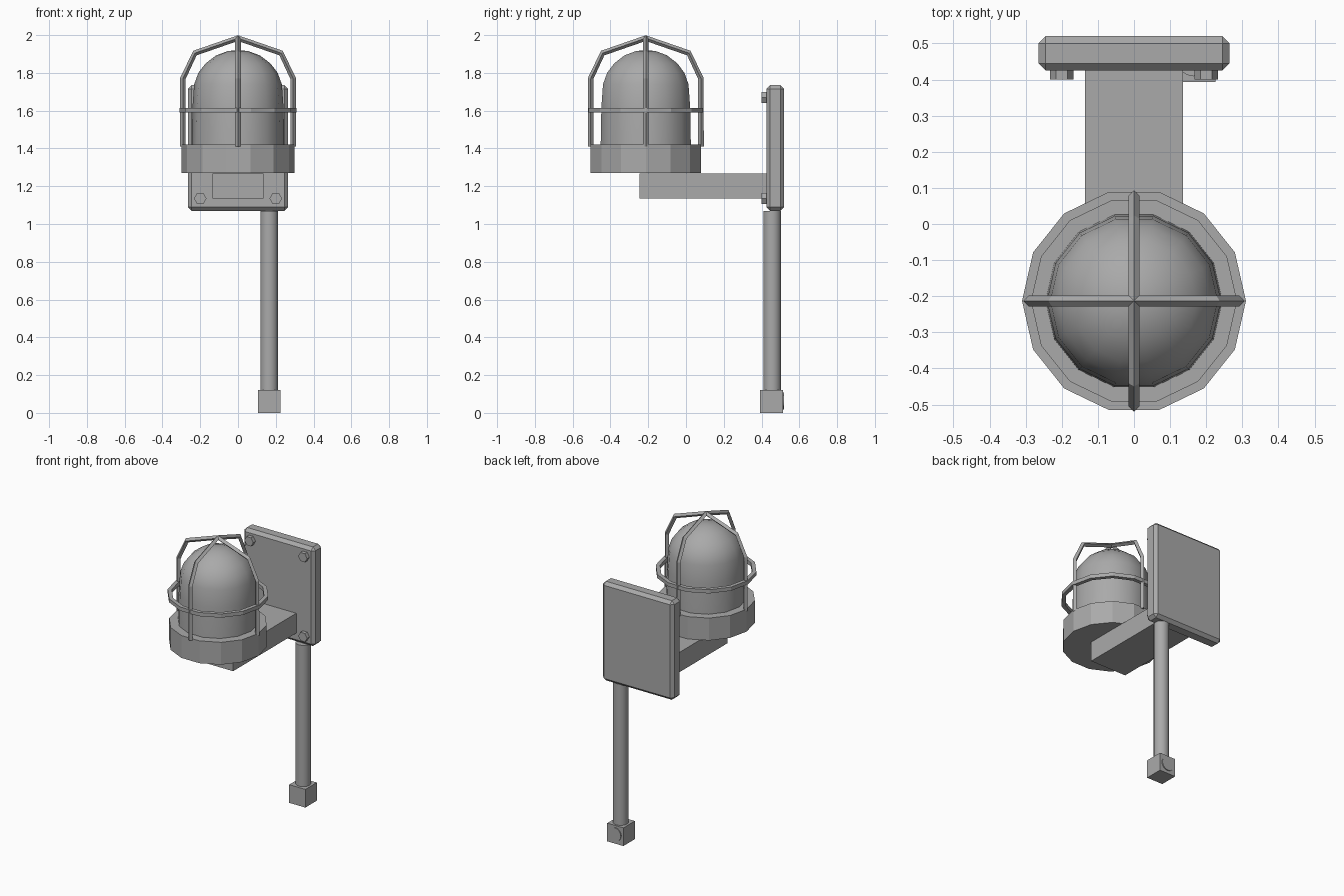
import bpy, bmesh, math
from mathutils import Vector, Matrix

if "Cube" in bpy.data.objects:
    bpy.data.objects.remove(bpy.data.objects["Cube"])

grey = bpy.data.materials.new("grey metal")
grey.diffuse_color = (0.4, 0.4, 0.4, 1)
grey.use_nodes = True
grey.node_tree.nodes["Principled BSDF"].inputs["Base Color"].default_value = grey.diffuse_color
CY = -0.213   # lamp axis
N = 14        # sides of the lamp


def finish(name, bm, smooth=None):
    bmesh.ops.recalc_face_normals(bm, faces=bm.faces[:])
    me = bpy.data.meshes.new(name)
    bm.to_mesh(me)
    bm.free()
    me.materials.append(grey)
    ob = bpy.data.objects.new(name, me)
    bpy.context.collection.objects.link(ob)
    if smooth:
        bpy.ops.object.select_all(action='DESELECT')
        ob.select_set(True)
        bpy.context.view_layer.objects.active = ob
        bpy.ops.object.shade_smooth_by_angle(angle=math.radians(smooth))
    return ob


def box(name, lo, hi, bevel=0):
    bm = bmesh.new()
    lo, hi = Vector(lo), Vector(hi)
    bmesh.ops.create_cube(bm, size=1, matrix=Matrix.Translation((lo + hi) / 2)
                          @ Matrix.Diagonal((*(hi - lo), 1)))
    if bevel:
        bmesh.ops.bevel(bm, geom=bm.edges[:], offset=bevel, segments=1, affect='EDGES')
    return finish(name, bm)


def cylinder(name, centre, r, depth, sides, along_y=False, smooth=None):
    bm = bmesh.new()
    m = Matrix.Translation(centre)
    if along_y:
        m = m @ Matrix.Rotation(math.pi / 2, 4, 'X')
    bmesh.ops.create_cone(bm, cap_ends=True, segments=sides, radius1=r, radius2=r,
                          depth=depth, matrix=m)
    return finish(name, bm, smooth)


def lathe(name, profile, closed=False, smooth=None):
    # spin an (r, z) profile around the lamp axis, first vertex on +x
    bm = bmesh.new()
    rings = []
    for r, z in profile:
        rings.append([bm.verts.new((r * math.cos(i * math.tau / N),
                                    CY + r * math.sin(i * math.tau / N), z))
                      for i in range(N)])
    pairs = list(zip(rings, rings[1:]))
    if closed:
        pairs.append((rings[-1], rings[0]))
    for a, b in pairs:
        for i in range(N):
            j = (i + 1) % N
            bm.faces.new((a[i], a[j], b[j], b[i]))
    if not closed:
        bm.faces.new(rings[0])
        bm.faces.new(rings[-1])
    return finish(name, bm, smooth)


def cage_wire(name, angle, r=0.015):
    # diamond-section wire running up one side, over the top and down the other
    half = [(-0.292, 1.41), (-0.292, 1.77), (-0.228, 1.905), (0, 1.984)]
    path = [Vector((x, 0, z)) for x, z in half]
    path += [Vector((-x, 0, z)) for x, z in half[-2::-1]]
    bm = bmesh.new()
    rows = []
    for i, p in enumerate(path):
        t = path[min(i + 1, len(path) - 1)] - path[max(i - 1, 0)]
        n = Vector((-t.z, 0, t.x)).normalized()
        side = Vector((0, 1, 0))
        rows.append([bm.verts.new(p + d * r) for d in (n, side, -n, -side)])
    for a, b in zip(rows, rows[1:]):
        for i in range(4):
            j = (i + 1) % 4
            bm.faces.new((a[i], a[j], b[j], b[i]))
    bm.faces.new(rows[0])
    bm.faces.new(rows[-1])
    bmesh.ops.transform(bm, verts=bm.verts[:], matrix=Matrix.Translation((0, CY, 0))
                        @ Matrix.Rotation(angle, 4, 'Z'))
    return finish(name, bm)


# Lamp: base collar, glass dome, guard cage
lathe("lamp_base", [(0.30, 1.27), (0.30, 1.42)])
lathe("lamp_dome", [(0.245, 1.41), (0.241, 1.62), (0.232, 1.74), (0.21, 1.80),
                    (0.172, 1.85), (0.115, 1.893), (0.055, 1.915), (0.012, 1.92)], smooth=50)
lathe("cage_ring", [(0.284, 1.59), (0.31, 1.59), (0.31, 1.615), (0.284, 1.615)], closed=True)
cage_wire("cage_wire_side", 0)
cage_wire("cage_wire_front", math.pi / 2)

# Bracket arm and wall plate with four hex bolts
box("bracket_arm", (-0.135, -0.245, 1.135), (0.135, 0.43, 1.268))
box("wall_plate", (-0.265, 0.425, 1.07), (0.265, 0.52, 1.735), 0.02)
for x in (-0.2, 0.2):
    for z in (1.135, 1.67):
        cylinder("plate_bolt", (x, 0.414, z), 0.033, 0.028, 6, True).data.transform(
            Matrix.Translation((x, 0.414, z)) @ Matrix.Rotation(math.pi / 6, 4, 'Y')
            @ Matrix.Translation((-x, -0.414, -z)))

# Conduit pipe with junction box and its round cover
cylinder("conduit_pipe", (0.165, 0.456, 0.59), 0.047, 0.96, 16, smooth=40)
box("junction_box", (0.105, 0.393, 0), (0.225, 0.514, 0.122))
cylinder("junction_cover", (0.165, 0.515, 0.064), 0.045, 0.01, 16, True, smooth=40)
